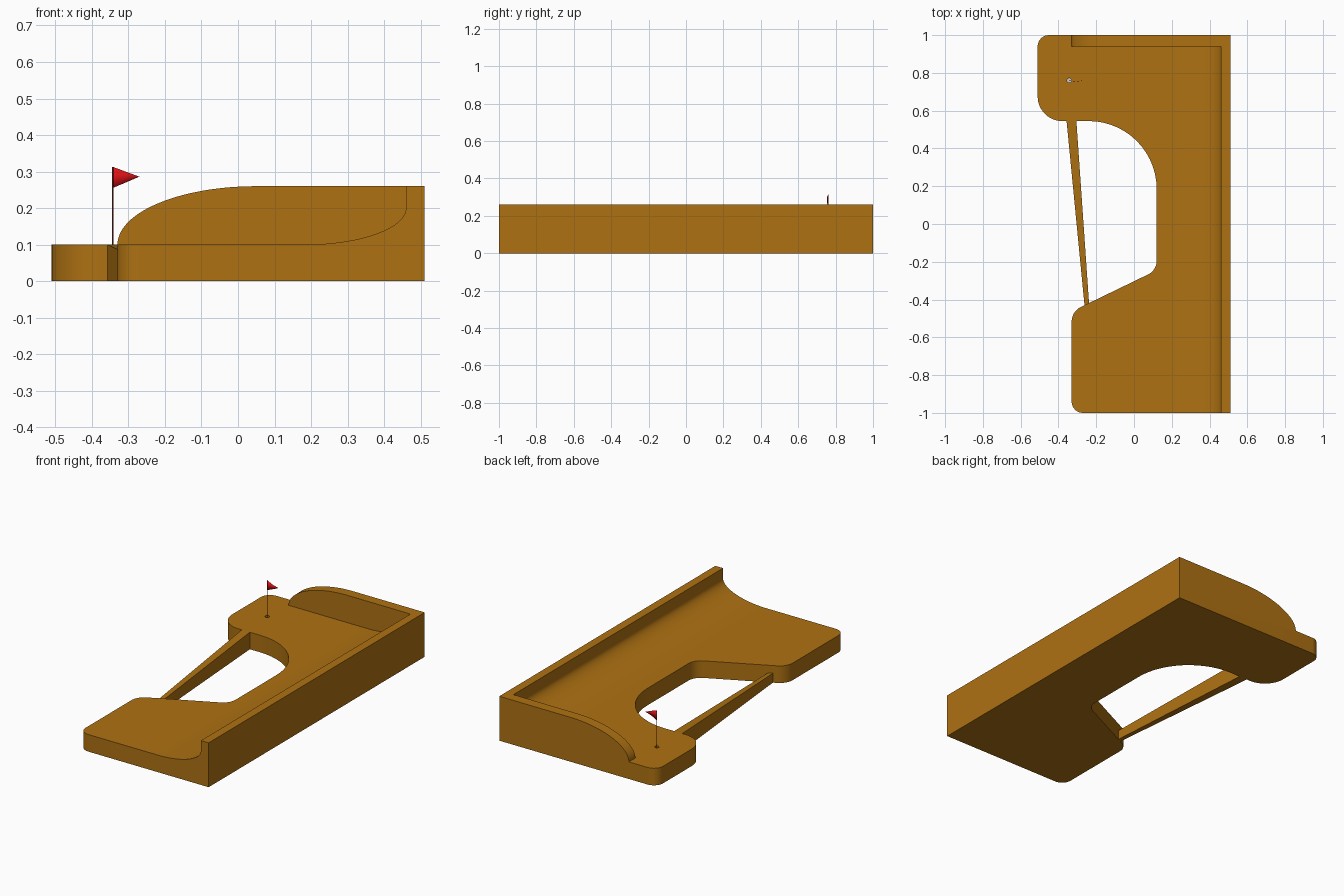
import bpy, bmesh
from math import sin, cos, pi, tan
from mathutils import Vector

if "Cube" in bpy.data.objects:
    bpy.data.objects.remove(bpy.data.objects["Cube"])


def material(name, rgb):
    m = bpy.data.materials.new(name)
    m.diffuse_color = (*rgb, 1)
    m.use_nodes = True
    m.node_tree.nodes["Principled BSDF"].inputs["Base Color"].default_value = m.diffuse_color
    return m


WOOD = material("ochre", (0.42, 0.165, 0.006))
RED = material("red", (0.75, 0.006, 0.008))
POLE = material("dark_red", (0.25, 0.03, 0.02))


def finish(bm, name, mat=None):
    bmesh.ops.recalc_face_normals(bm, faces=bm.faces[:])
    me = bpy.data.meshes.new(name)
    bm.to_mesh(me)
    bm.free()
    ob = bpy.data.objects.new(name, me)
    bpy.context.collection.objects.link(ob)
    if mat:
        me.materials.append(mat)
    return ob


def prism(name, pts, offset, mat=None):
    """Extrude a 3D polygon along an offset."""
    bm = bmesh.new()
    face = bm.faces.new([bm.verts.new(p) for p in pts])
    geo = bmesh.ops.extrude_face_region(bm, geom=[face])["geom"]
    bmesh.ops.translate(bm, vec=offset,
                        verts=[g for g in geo if isinstance(g, bmesh.types.BMVert)])
    return finish(bm, name, mat)


def fillet(corners, steps=14):
    """Round each (x, y, radius) corner of a polygon."""
    out = []
    for i, (x, y, r) in enumerate(corners):
        p = Vector((x, y))
        if r == 0:
            out.append(p)
            continue
        a = (Vector(corners[i - 1][:2]) - p).normalized()
        b = (Vector(corners[(i + 1) % len(corners)][:2]) - p).normalized()
        half = a.angle(b) / 2
        c = p + (a + b).normalized() * r / sin(half)
        s = p + a * r / tan(half) - c
        e = p + b * r / tan(half) - c
        sweep = s.angle(e)
        for k in range(steps + 1):
            t = k / steps
            out.append(c + (s * sin((1 - t) * sweep) + e * sin(t * sweep)) / sin(sweep))
    return out


def arc(cx, cz, rx, rz, a0, a1, n=28):
    return [(cx + rx * cos(a0 + (a1 - a0) * k / n), cz + rz * sin(a0 + (a1 - a0) * k / n))
            for k in range(n + 1)]


def cylinder(name, r, z0, z1, loc, n, mat=None):
    bm = bmesh.new()
    bmesh.ops.create_cone(bm, cap_ends=True, segments=n, radius1=r, radius2=r, depth=z1 - z0)
    bmesh.ops.translate(bm, vec=(*loc, (z0 + z1) / 2), verts=bm.verts[:])
    return finish(bm, name, mat)


def smooth(ob, angle=pi / 6):
    bpy.ops.object.select_all(action="DESELECT")
    ob.select_set(True)
    bpy.context.view_layer.objects.active = ob
    bpy.ops.object.shade_smooth_by_angle(angle=angle)


def cut(ob, cutter):
    cutter.hide_render = True
    mod = ob.modifiers.new("cut", "BOOLEAN")
    mod.operation, mod.solver, mod.object = "DIFFERENCE", "EXACT", cutter
    bpy.context.view_layer.objects.active = ob
    bpy.ops.object.modifier_apply(modifier=mod.name)
    bpy.data.objects.remove(cutter)


# course body: rounded plan outline at full wall height
plan = fillet([(0.51, -1, 0), (0.51, 1, 0), (-0.51, 1, 0.06), (-0.51, 0.545, 0.13),
               (0.12, 0.545, 0.36), (0.12, -0.245, 0.08), (-0.33, -0.463, 0.085),
               (-0.33, -1, 0.06)])
body = prism("course_body", [(p.x, p.y, 0) for p in plan], (0, 0, 0.26), WOOD)

# playing surface with banked right-hand side
bank = [(-0.6, 0.1)] + arc(0.18, 0.2, 0.28, 0.1, -pi / 2, 0) + [(0.46, 0.4), (-0.6, 0.4)]
cut(body, prism("bank_cutter", [(x, -1.1, z) for x, z in bank], (0, 2.04, 0)))

# rounded end of the back wall
end = [(-0.6, 0.1)] + arc(0.05, 0.1, 0.38, 0.16, pi, pi / 2) + [(0.05, 0.4), (-0.6, 0.4)]
cut(body, prism("wall_cutter", [(x, 0.9, z) for x, z in end], (0, 0.2, 0)))

# hole
HOLE = (-0.343, 0.76)
cut(body, cylinder("hole_cutter", 0.012, 0.05, 0.2, HOLE, 24))
smooth(body)
cylinder("cup_floor", 0.0118, 0.045, 0.052, HOLE, 24)

# tapered beam bridging the gap
bm = bmesh.new()
far = [(-0.357, 0), (-0.305, 0), (-0.305, 0.1), (-0.357, 0.1)]
near = [(-0.262, 0), (-0.238, 0), (-0.238, 0.055), (-0.262, 0.055)]
a = [bm.verts.new((x, 0.546, z)) for x, z in far]
b = [bm.verts.new((x, -0.431 if x < -0.25 else -0.42, z)) for x, z in near]
bm.faces.new(a)
bm.faces.new(b)
for i in range(4):
    j = (i + 1) % 4
    bm.faces.new([a[i], a[j], b[j], b[i]])
finish(bm, "bridge_beam", WOOD)

# flag pole and gently bowed pennant
smooth(cylinder("flag_pole", 0.0018, 0.05, 0.313, HOLE, 12, POLE))
bm = bmesh.new()
N = 8
rows = []
for k in range(N + 1):
    t = k / N
    y = HOLE[1] - 0.005 * sin(pi * t)
    zs = (0.313 - 0.027 * t, 0.255 + 0.031 * t) if k < N else (0.286,)
    rows.append([bm.verts.new((HOLE[0] + 0.073 * t, y, z)) for z in zs])
for p, q in zip(rows, rows[1:]):
    bm.faces.new(p + q[::-1])
flag = finish(bm, "flag", RED)
mod = flag.modifiers.new("thickness", "SOLIDIFY")
mod.thickness, mod.offset = 0.001, 0
smooth(flag)
